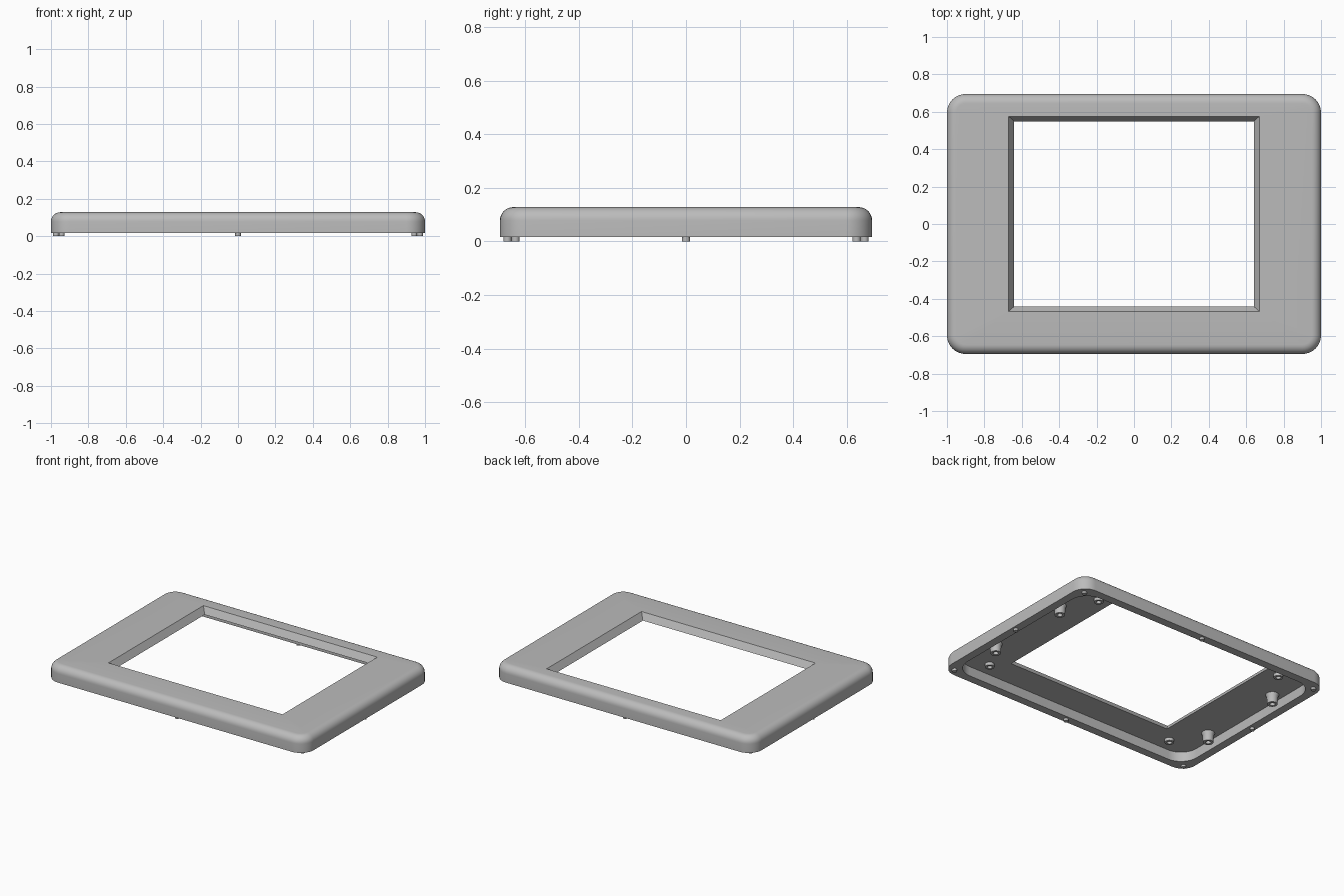
import bpy, bmesh, math

cube = bpy.data.objects.get("Cube")
if cube:
    bpy.data.objects.remove(cube, do_unlink=True)

grey = bpy.data.materials.new("plain grey")
grey.use_nodes = True
grey.diffuse_color = (0.5, 0.5, 0.5, 1)
grey.node_tree.nodes["Principled BSDF"].inputs["Base Color"].default_value = (0.5, 0.5, 0.5, 1)

STEPS = 8            # segments per rounded corner
BOTTOM, CEILING, TOP = 0.016, 0.083, 0.128
HX, HY, CORNER, FILLET = 1.0, 0.695, 0.1, 0.05


def ring(bm, hx, hy, r, z, cy=0):
    """Rounded rectangle of vertices; a circle when hx = hy = r."""
    verts = []
    for k, (sx, sy) in enumerate([(1, 1), (-1, 1), (-1, -1), (1, -1)]):
        for i in range(STEPS + 1):
            a = (k + i / STEPS) * math.pi / 2
            verts.append(bm.verts.new((sx * (hx - r) + r * math.cos(a),
                                       cy + sy * (hy - r) + r * math.sin(a), z)))
    return verts


def loft(name, sections, closed=False, location=(0, 0, 0)):
    """Join successive sections with faces and merge collapsed points."""
    bm = bmesh.new()
    rings = [ring(bm, *s) for s in sections]
    pairs = list(zip(rings, rings[1:]))
    if closed:
        pairs.append((rings[-1], rings[0]))
    for a, b in pairs:
        for i in range(len(a)):
            j = (i + 1) % len(a)
            bm.faces.new((a[i], a[j], b[j], b[i]))
    bmesh.ops.remove_doubles(bm, verts=bm.verts, dist=0.0001)
    bmesh.ops.recalc_face_normals(bm, faces=bm.faces)
    mesh = bpy.data.meshes.new(name)
    bm.to_mesh(mesh)
    bm.free()
    mesh.materials.append(grey)
    obj = bpy.data.objects.new(name, mesh)
    obj.location = location
    bpy.context.collection.objects.link(obj)
    bpy.ops.object.select_all(action='DESELECT')
    obj.select_set(True)
    bpy.context.view_layer.objects.active = obj
    bpy.ops.object.shade_smooth_by_angle(angle=math.radians(30))
    return obj


def turned(name, x, y, profile):
    """Round part from (radius, height) pairs."""
    return loft(name, [(r, r, r, z) for r, z in profile], location=(x, y, 0))


# Bezel: hollow underside, rounded outer edge, chamfered window
sections = [(0.943, 0.638, 0.125, CEILING), (0.943, 0.638, 0.125, BOTTOM),
            (HX, HY, CORNER, BOTTOM)]
for i in range(STEPS + 1):
    a = i / STEPS * math.pi / 2
    inset = FILLET * (1 - math.cos(a))
    sections.append((HX - inset, HY - inset, CORNER - inset,
                     TOP - FILLET + FILLET * math.sin(a)))
sections += [(0.67, 0.522, 0, TOP, 0.054), (0.641, 0.495, 0, CEILING, 0.054)]
loft("bezel", sections, closed=True)

# Locating pins around the rim
pin = [(0, 0.02), (0.015, 0.02), (0.015, 0), (0, 0)]
for sx in (-1, 0, 1):
    for sy in (-1, 0, 1):
        if sx or sy:
            corner = 0.03 if sx and sy else 0
            turned("rim_pin", sx * (0.973 - corner), sy * (0.667 - corner), pin)

# Tall screw posts and short bosses under the plate
post = [(0.042, 0.086), (0.042, 0.08), (0.036, 0.066), (0.033, BOTTOM),
        (0.017, BOTTOM), (0.017, 0.06), (0, 0.06)]
boss = [(0.03, 0.086), (0.03, 0.062), (0.016, 0.062), (0.016, 0.08), (0, 0.08)]
for sx in (-1, 1):
    for sy in (-1, 1):
        turned("screw_post", sx * 0.875, sy * 0.315, post)
        turned("short_boss", sx * 0.74, sy * 0.535, boss)
